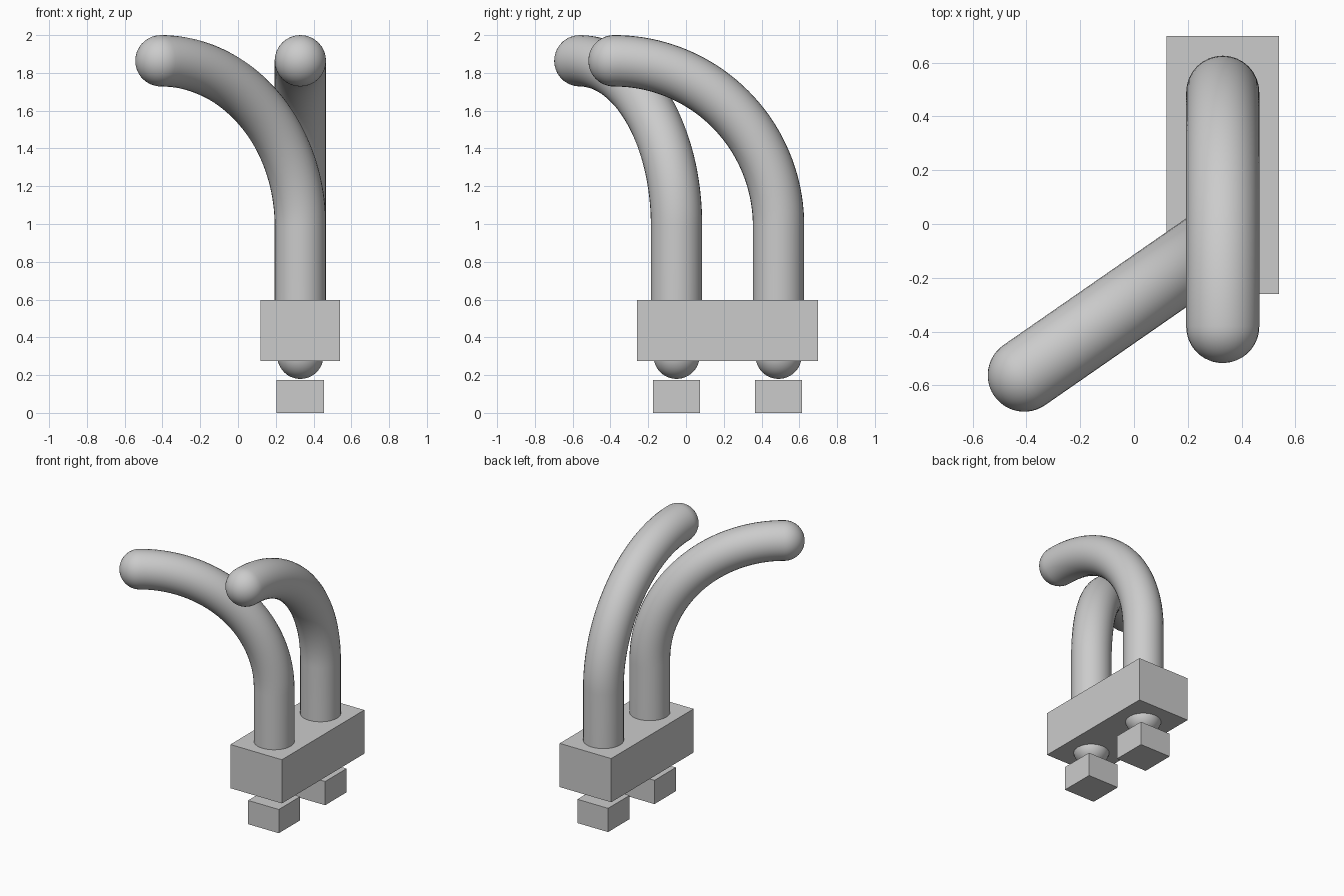
import bpy, bmesh, math
from mathutils import Vector

cube = bpy.data.objects.get("Cube")
if cube:
    bpy.data.objects.remove(cube, do_unlink=True)

grey = bpy.data.materials.new("plain grey")
grey.use_nodes = True
colour = (0.6, 0.6, 0.6, 1)
grey.diffuse_color = colour
grey.node_tree.nodes["Principled BSDF"].inputs["Base Color"].default_value = colour

AXIS_X = 0.33
RADIUS = 0.136
BEND_Z, TIP_Z = 0.99, 1.864


def finish(obj, name, smooth=False):
    obj.name = obj.data.name = name
    obj.data.materials.clear()
    obj.data.materials.append(grey)
    if smooth:
        bpy.ops.object.shade_smooth_by_angle(angle=math.radians(40))
    return obj


def box(name, centre, size):
    bpy.ops.mesh.primitive_cube_add(size=1, location=centre)
    obj = bpy.context.object
    obj.scale = size
    bpy.ops.object.transform_apply(location=False, rotation=False, scale=True)
    return finish(obj, name)


def bent_tube(name, base, tip):
    """Upright tube that bends a quarter turn towards a rounded tip."""
    base, tip = Vector(base), Vector(tip)
    reach = tip - base
    out = reach.normalized()
    path = [(Vector((*base, 0.45)), 1)]
    steps = 40
    for i in range(steps + 1):
        a = math.pi / 2 * i / steps
        p = base + reach * (1 - math.cos(a))
        path.append((Vector((*p, BEND_Z + (TIP_Z - BEND_Z) * math.sin(a))), 1))
    # Shrinking rings make the domed end
    for i in range(1, 13):
        a = math.pi / 2 * i / 12
        p = tip + out * RADIUS * math.sin(a)
        path.append((Vector((*p, TIP_Z)), max(math.cos(a), 0.001)))
    curve = bpy.data.curves.new(name, "CURVE")
    curve.dimensions = "3D"
    curve.bevel_depth = RADIUS
    curve.bevel_resolution = 14
    curve.use_fill_caps = True
    spline = curve.splines.new("POLY")
    spline.points.add(len(path) - 1)
    for point, (co, r) in zip(spline.points, path):
        point.co = (*co, 1)
        point.radius = r
    obj = bpy.data.objects.new(name, curve)
    bpy.context.collection.objects.link(obj)
    bpy.ops.object.select_all(action="DESELECT")
    obj.select_set(True)
    bpy.context.view_layer.objects.active = obj
    bpy.ops.object.convert(target="MESH")
    obj = bpy.context.object
    bm = bmesh.new()
    bm.from_mesh(obj.data)
    bmesh.ops.remove_doubles(bm, verts=bm.verts, dist=0.0005)
    bmesh.ops.recalc_face_normals(bm, faces=bm.faces)
    bm.to_mesh(obj.data)
    bm.free()
    return finish(obj, name, smooth=True)


# Block holding both tubes
box("holder_block", (AXIS_X, 0.22, 0.436), (0.42, 0.96, 0.322))

# Each tube with its ball joint and foot below the block
for side, y, tip in (("front", -0.05, (-0.408, -0.562)),
                     ("back", 0.49, (AXIS_X, -0.381))):
    bent_tube(side + "_tube", (AXIS_X, y), tip)
    bpy.ops.mesh.primitive_uv_sphere_add(segments=48, ring_count=24, radius=0.122,
                                         location=(AXIS_X, y, 0.302))
    finish(bpy.context.object, side + "_ball", smooth=True)
    box(side + "_foot", (AXIS_X, y, 0.0875), (0.25, 0.25, 0.175))
